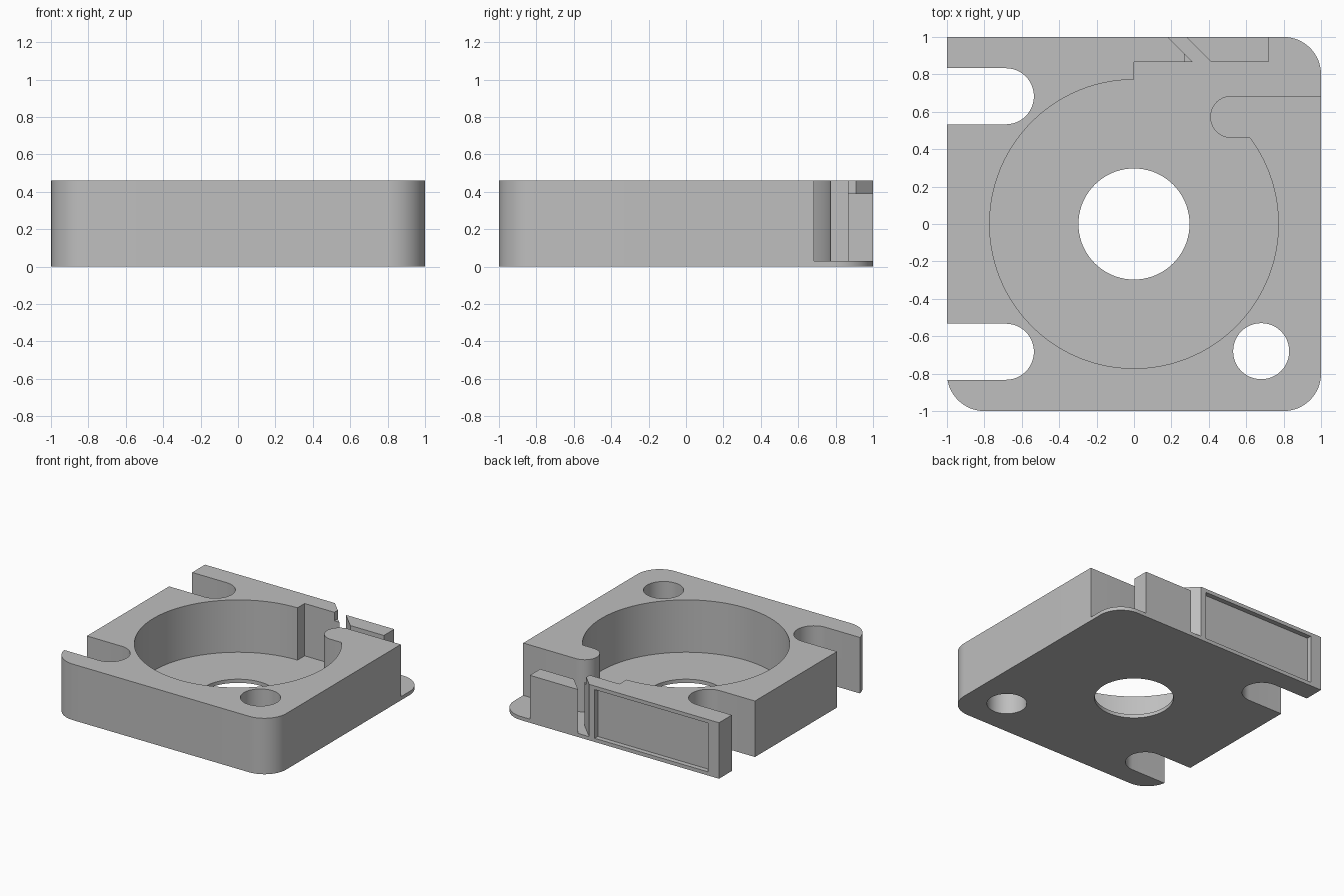
import bpy
import bmesh
from math import sin, cos, radians, atan2, degrees, hypot

cube = bpy.data.objects.get("Cube")
if cube:
    bpy.data.objects.remove(cube, do_unlink=True)

HEIGHT, FLOOR, TOP = 0.46, 0.03, 0.6

grey = bpy.data.materials.new("plain grey")
grey.use_nodes = True
colour = (0.52, 0.52, 0.52, 1)
grey.diffuse_color = colour
grey.node_tree.nodes["Principled BSDF"].inputs["Base Color"].default_value = colour


def arc(cx, cy, r, start, end, steps):
    """Points along an arc, angles in degrees."""
    angles = [radians(start + (end - start) * i / steps) for i in range(steps + 1)]
    return [(cx + r * cos(a), cy + r * sin(a)) for a in angles]


def box(x0, x1, y0, y1):
    return [(x0, y0), (x1, y0), (x1, y1), (x0, y1)]


def prism(name, outline, z0, z1):
    """Extrude a flat outline from z0 to z1."""
    bm = bmesh.new()
    face = bm.faces.new([bm.verts.new((x, y, z0)) for x, y in outline])
    up = bmesh.ops.extrude_face_region(bm, geom=[face])["geom"]
    verts = [v for v in up if isinstance(v, bmesh.types.BMVert)]
    bmesh.ops.translate(bm, verts=verts, vec=(0, 0, z1 - z0))
    bmesh.ops.recalc_face_normals(bm, faces=bm.faces[:])
    mesh = bpy.data.meshes.new(name)
    bm.to_mesh(mesh)
    bm.free()
    mesh.materials.append(grey)
    obj = bpy.data.objects.new(name, mesh)
    bpy.context.collection.objects.link(obj)
    return obj


def cut(target, outline, z0, z1):
    """Subtract a prism from the target."""
    cutter = prism("cutter", outline, z0, z1)
    cutter.hide_render = True
    mod = target.modifiers.new("cut", "BOOLEAN")
    mod.operation, mod.solver, mod.object = "DIFFERENCE", "EXACT", cutter
    bpy.context.view_layer.objects.active = target
    bpy.ops.object.modifier_apply(modifier=mod.name)
    bpy.data.objects.remove(cutter, do_unlink=True)


# Block with three rounded corners and one square corner
R = 0.2
outline = [(-1, 1)]
for cx, cy, start in ((-1 + R, -1 + R, 180), (1 - R, -1 + R, 270), (1 - R, 1 - R, 0)):
    outline += arc(cx, cy, R, start, start + 90, 16)
housing = prism("housing", outline, 0, HEIGHT)

# Round chamber, with a side channel passing a round-ended rib and open at the corner
meet_x, meet_y = 0.62, 0.46
bore = hypot(meet_x, meet_y)
rib_r = 0.1125
pocket = arc(0, 0, bore, 90, 360 + degrees(atan2(meet_y, meet_x)), 96)
pocket += arc(0.52, meet_y + rib_r, rib_r, 270, 90, 20)
pocket += [(1.1, 0.685), (1.1, 1.1), (0.72, 1.1), (0.72, 0.865), (0, 0.865)]
cut(housing, pocket, FLOOR, TOP)

# Centre opening, screw hole and two open screw slots
cut(housing, arc(0, 0, 0.297, 0, 355, 71), -0.1, TOP)
cut(housing, arc(0.68, -0.68, 0.15, 0, 352.5, 47), -0.1, TOP)
for side in (-1, 1):
    slot = arc(-0.685, 0.683 * side, 0.15, -90, 90, 24)
    y = 0.683 * side
    cut(housing, slot + [(-1.1, y + 0.15), (-1.1, y - 0.15)], -0.1, TOP)

# Slanted gap through the back wall, and the lowered stub beyond it
cut(housing, [(0.13, 1.05), (0.38, 0.8), (0.48, 0.8), (0.23, 1.05)], FLOOR, TOP)
cut(housing, box(0.27, 0.8, 0.8, 1.1), 0.39, TOP)

# Shallow recessed panel on the back
cut(housing, box(-0.9, 0.13, 0.96, 1.1), FLOOR, HEIGHT - 0.03)

bpy.ops.object.select_all(action="DESELECT")
housing.select_set(True)
bpy.context.view_layer.objects.active = housing
bpy.ops.object.shade_smooth_by_angle(angle=radians(30))
